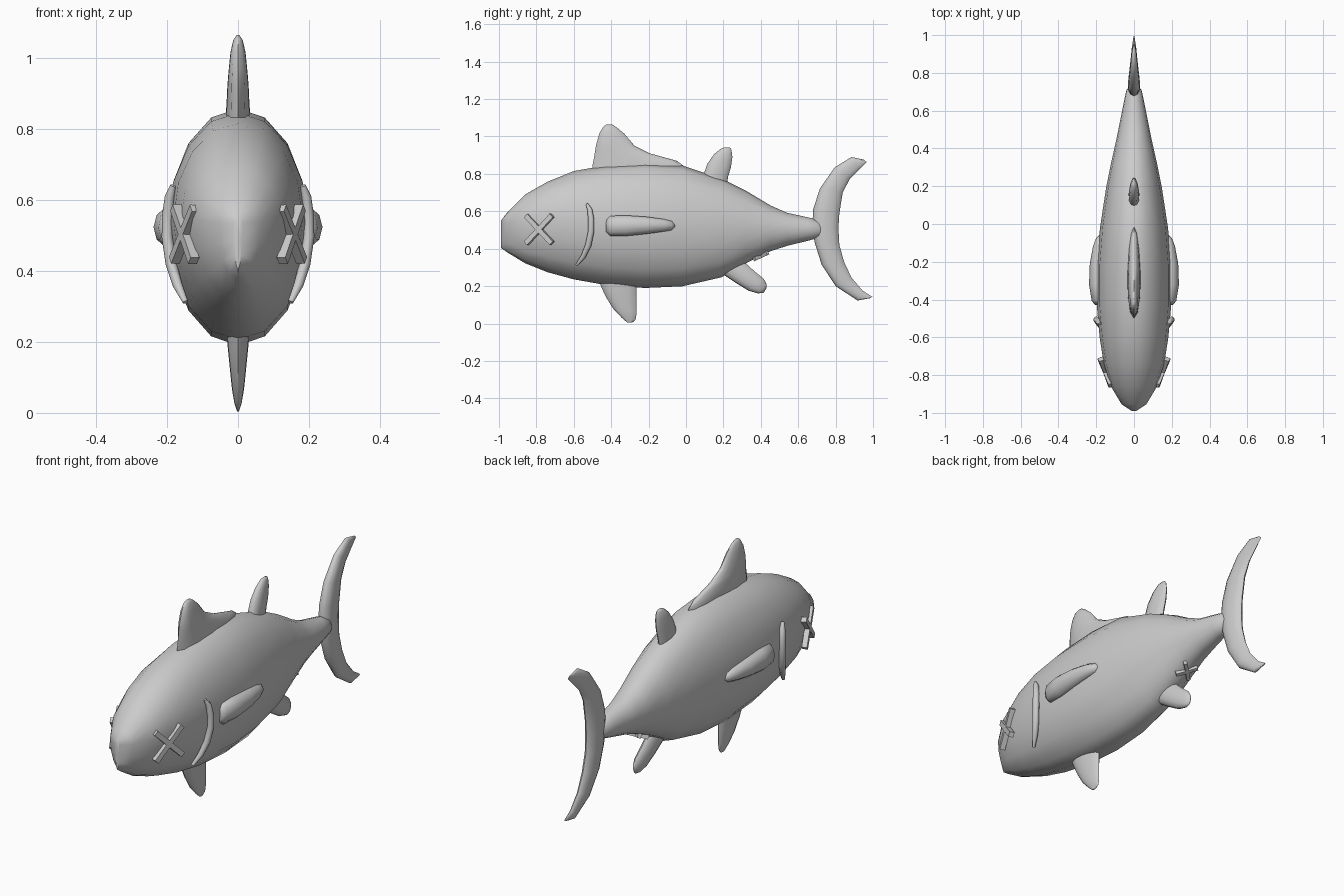
import bpy, bmesh, math
from mathutils import Vector, Matrix


def finish(bm, name, mirror=False, angle=40):
    bmesh.ops.recalc_face_normals(bm, faces=bm.faces)
    me = bpy.data.meshes.new(name)
    bm.to_mesh(me)
    bm.free()
    ob = bpy.data.objects.new(name, me)
    bpy.context.collection.objects.link(ob)
    if mirror:
        ob.modifiers.new("Mirror", 'MIRROR')
    bpy.ops.object.select_all(action='DESELECT')
    bpy.context.view_layer.objects.active = ob
    ob.select_set(True)
    bpy.ops.object.shade_smooth_by_angle(angle=math.radians(angle))
    return ob


def loft(name, rings, **kw):
    """Skin a list of closed rings and cap both ends."""
    bm = bmesh.new()
    rows = [[bm.verts.new(p) for p in r] for r in rings]
    n = len(rows[0])
    for a, b in zip(rows, rows[1:]):
        for i in range(n):
            j = (i + 1) % n
            bm.faces.new((a[i], a[j], b[j], b[i]))
    bm.faces.new(rows[0])
    bm.faces.new(rows[-1])
    return finish(bm, name, **kw)


def fin(name, sections, n=12):
    """Vertical fin: each section is leading y,z, trailing y,z, half thickness."""
    rings = []
    for y0, z0, y1, z1, t in sections:
        ring = []
        for i in range(n):
            a = math.tau * i / n
            u = 0.5 - 0.5 * math.cos(a)
            ring.append((t * math.sin(a) * (1.2 - 0.4 * u),
                         y0 + (y1 - y0) * u, z0 + (z1 - z0) * u))
        rings.append(ring)
    return loft(name, rings, angle=60)


def cross(name, centre, along, up, length, width, depth, mirror=False):
    """Two crossed bars lying in the plane of along and up."""
    bm = bmesh.new()
    along, up = Vector(along).normalized(), Vector(up).normalized()
    for s in (1, -1):
        d = (along + up * s).normalized()
        e = (up - along * s).normalized()
        nrm = d.cross(e)
        m = Matrix((d * length, e * width, nrm * depth)).transposed().to_4x4()
        bmesh.ops.create_cube(bm, size=1, matrix=Matrix.Translation(centre) @ m)
    return finish(bm, name, mirror=mirror, angle=30)


# Body: y, half width, top z, mouth/side line z, bottom z
stations = [
    (-0.99, .012, .550, .535, .405), (-0.955, .065, .595, .538, .380),
    (-0.86, .122, .690, .545, .322), (-0.74, .160, .758, .555, .274),
    (-0.60, .182, .815, .545, .236), (-0.43, .197, .845, .53, .206),
    (-0.22, .197, .857, .525, .190), (-0.02, .180, .845, .525, .199),
    (0.19, .148, .775, .52, .247), (0.32, .122, .710, .515, .322),
    (0.45, .093, .632, .51, .386), (0.54, .075, .592, .505, .415),
    (0.65, .053, .568, .503, .442), (0.71, .040, .553, .502, .458),
    (0.75, .008, .512, .502, .492)]
rings = []
for y, w, top, mid, bot in stations:
    ring = []
    for i in range(16):
        a = math.tau * i / 16
        s = math.sin(a)
        ring.append((w * math.cos(a), y, mid + s * ((top - mid) if s > 0 else (mid - bot))))
    rings.append(ring)
body = loft("body", rings, angle=40)

# Mouth line: hard edge along the side line of the head
sharp = body.data.attributes.get("sharp_edge") or body.data.attributes.new("sharp_edge", 'BOOLEAN', 'EDGE')
for e in body.data.edges:
    a, b = e.vertices
    if a % 8 == 0 and b % 8 == 0 and max(a, b) < 16 * 4:
        sharp.data[e.index].value = True

# Fins on the centre line
fin("front_dorsal_fin", [
    (-.50, .80, .00, .80, .036), (-.50, .845, -.015, .845, .034),
    (-.492, .885, -.05, .87, .032), (-.485, .93, -.195, .91, .030),
    (-.478, .965, -.275, .95, .027), (-.462, 1.02, -.33, 1.015, .021),
    (-.442, 1.052, -.37, 1.048, .013), (-.425, 1.064, -.395, 1.064, .004)])
fin("rear_dorsal_fin", [
    (.08, .74, .215, .72, .028), (.095, .80, .225, .785, .028),
    (.115, .855, .24, .835, .026), (.15, .905, .248, .89, .020),
    (.185, .934, .243, .93, .012), (.205, .942, .235, .94, .004)])
fin("ventral_fin", [
    (-.48, .26, -.26, .26, .032), (-.455, .20, -.265, .19, .030),
    (-.43, .145, -.265, .125, .024), (-.39, .08, -.264, .053, .017),
    (-.345, .032, -.27, .02, .010), (-.315, .006, -.288, .004, .003)])
fin("anal_fin", [
    (.14, .31, .27, .36, .030), (.19, .268, .32, .322, .030),
    (.265, .218, .365, .28, .028), (.335, .175, .415, .24, .023),
    (.385, .161, .43, .212, .015), (.415, .164, .43, .188, .004)])
fin("tail_fin", [
    (.950, .876, .966, .863, .003), (.885, .89, .925, .822, .013),
    (.795, .835, .875, .772, .021), (.715, .72, .838, .70, .028),
    (.680, .61, .82, .59, .031), (.675, .515, .815, .51, .033),
    (.688, .433, .82, .42, .031), (.725, .315, .845, .33, .028),
    (.80, .20, .885, .245, .021), (.917, .123, .945, .175, .012),
    (.988, .136, .996, .143, .003)])


def side_strip(name, path, n=10):
    """Mirrored strip: each point is centre x,y,z, half size out x, and half size in the ring's second axis."""
    rings = []
    for i, (x, y, z, hx, h) in enumerate(path):
        p = Vector(path[max(i - 1, 0)][:3])
        q = Vector(path[min(i + 1, len(path) - 1)][:3])
        t = (q - p).normalized()
        side = t.cross(Vector((1, 0, 0))).normalized()
        out = side.cross(t)
        rings.append([Vector((x, y, z)) + out * hx * math.cos(math.tau * k / n)
                      + side * h * math.sin(math.tau * k / n) for k in range(n)])
    return loft(name, rings, mirror=True, angle=60)


# Pectoral fins and gill slits on both sides
side_strip("pectoral_fin", [
    (.185, -.425, .523, .022, .035), (.188, -.405, .522, .036, .056),
    (.192, -.32, .523, .046, .058), (.190, -.21, .525, .044, .048),
    (.183, -.12, .525, .034, .035), (.177, -.08, .523, .024, .026),
    (.173, -.06, .521, .010, .010)])
side_strip("gill", [
    (.183, -.530, .640, .008, .006), (.192, -.515, .610, .014, .014),
    (.198, -.507, .555, .016, .017), (.199, -.507, .495, .016, .017),
    (.188, -.522, .420, .016, .017), (.170, -.548, .360, .014, .014),
    (.148, -.585, .312, .008, .006)])

# Crossed eyes, and a small cross under the tail root
cross("eye_cross", (.150, -.785, .503), (.37, .93, 0), (-.03, 0, 1), .21, .026, .026, mirror=True)
cross("vent_cross", (0, .40, .362), (1, 0, 0), (0, 1, .46), .11, .017, .024)
